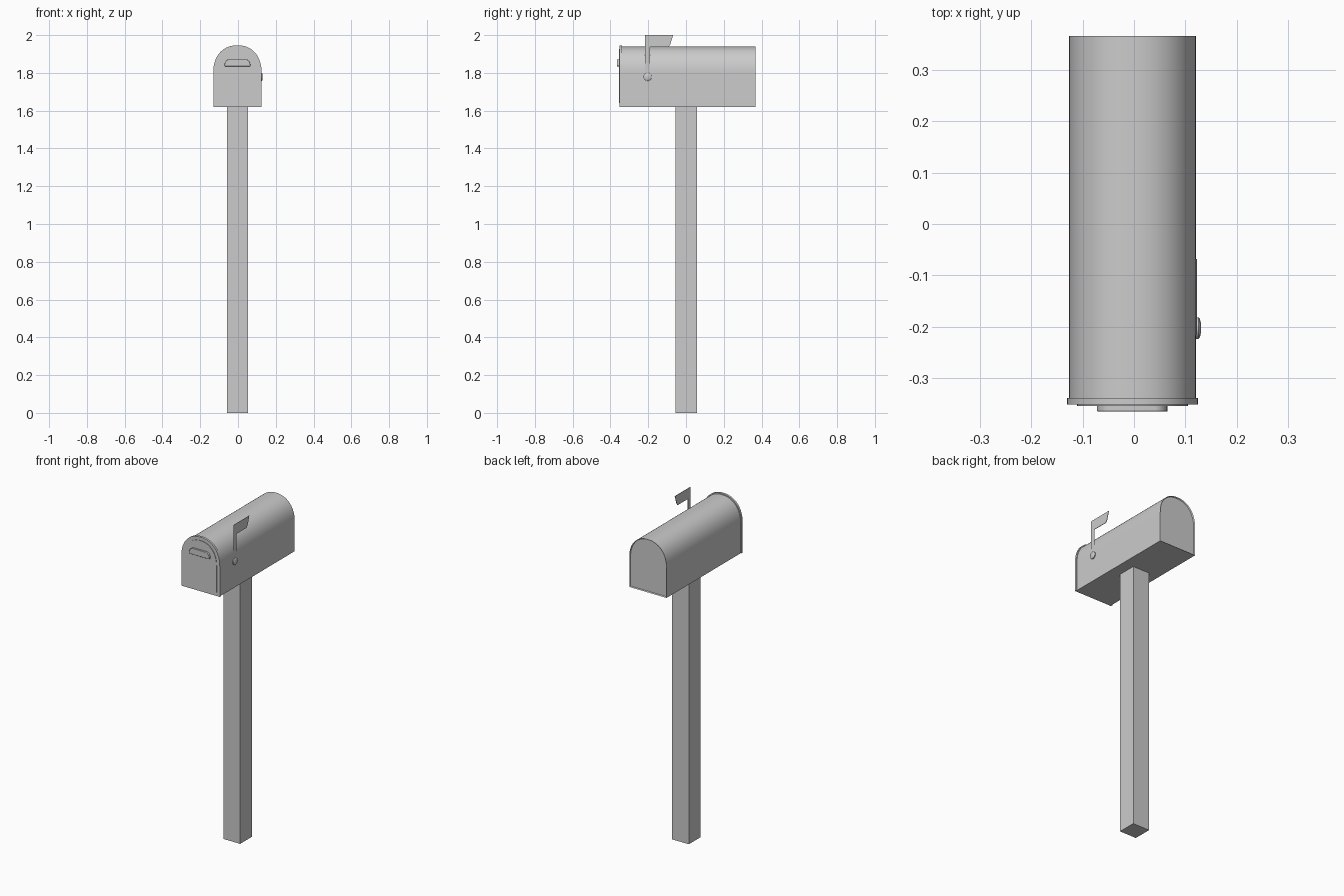
import bpy, bmesh, math
from mathutils import Matrix, Vector

if "Cube" in bpy.data.objects:
    bpy.data.objects.remove(bpy.data.objects["Cube"])

CX = -0.003   # centre line of post and box
BASE = 1.62   # underside of the box


def finish(name, bm, bevel=0.0):
    bmesh.ops.recalc_face_normals(bm, faces=bm.faces)
    mesh = bpy.data.meshes.new(name)
    bm.to_mesh(mesh)
    bm.free()
    ob = bpy.data.objects.new(name, mesh)
    bpy.context.collection.objects.link(ob)
    if bevel:
        mod = ob.modifiers.new("Bevel", "BEVEL")
        mod.width, mod.segments = bevel, 2
    bpy.ops.object.select_all(action="DESELECT")
    ob.select_set(True)
    bpy.context.view_layer.objects.active = ob
    bpy.ops.object.shade_smooth_by_angle(angle=math.radians(30))
    return ob


def prism(pts, axis, a, b):
    """Extrude a 2D outline along 'x' (points are y,z) or 'y' (points are x,z)."""
    bm = bmesh.new()
    place = (lambda p, d: (d, p[0], p[1])) if axis == "x" else (lambda p, d: (p[0], d, p[1]))
    face = bm.faces.new([bm.verts.new(place(p, a)) for p in pts])
    out = bmesh.ops.extrude_face_region(bm, geom=[face])
    step = Vector((b - a, 0, 0) if axis == "x" else (0, b - a, 0))
    bmesh.ops.translate(bm, verts=[v for v in out["geom"] if isinstance(v, bmesh.types.BMVert)], vec=step)
    return bm


def arch(half, bottom, top, rise, n=40, power=2.2):
    """Straight sides with a slightly squared round top."""
    pts = [(CX - half, bottom), (CX + half, bottom)]
    for i in range(n + 1):
        t = math.pi * i / n
        c, s = math.cos(t), max(math.sin(t), 0.0)
        pts.append((CX + half * math.copysign(abs(c) ** (2 / power), c),
                    top - rise + rise * s ** (2 / power)))
    return pts


# Post
bm = bmesh.new()
bmesh.ops.create_cube(bm, size=1, matrix=Matrix.Translation((CX, 0.001, BASE / 2))
                      @ Matrix.Diagonal((0.112, 0.112, BASE, 1)))
finish("post", bm)

# Box body with a shallow recessed back
bm = prism(arch(0.124, BASE, 1.939, 0.14), "y", -0.34, 0.367)
bmesh.ops.recalc_face_normals(bm, faces=bm.faces)
back = max(bm.faces, key=lambda f: f.calc_center_median().y)
bmesh.ops.inset_region(bm, faces=[back], thickness=0.004, use_even_offset=True)
bmesh.ops.translate(bm, verts=back.verts[:], vec=(0, -0.007, 0))
finish("box_body", bm)

# Door: outer lip and slightly raised panel
finish("door_lip", prism(arch(0.128, BASE, 1.946, 0.145), "y", -0.352, -0.339))
finish("door_panel", prism(arch(0.108, BASE + 0.02, 1.926, 0.126), "y", -0.355, -0.350))

# Door handle: flat bottom, rounded upper corners
handle = [(-0.067, 1.835), (0.067, 1.835), (0.069, 1.840), (0.067, 1.851), (0.061, 1.863),
          (0.052, 1.870), (0.044, 1.872)]
outline = handle + [(-x, z) for x, z in reversed(handle[2:])]
finish("door_handle", prism([(CX + x, z) for x, z in outline], "y", -0.366, -0.352), bevel=0.0015)

# Signal flag with its arm
flag = [(-0.217, 1.779), (-0.190, 1.779), (-0.190, 1.937), (-0.092, 1.937),
        (-0.083, 1.952), (-0.068, 2.0), (-0.217, 2.0)]
finish("signal_flag", prism(flag, "x", 0.1205, 0.123))

# Flag pivot: short round knob with a domed face
rings = [(0.119, 0.021), (0.126, 0.021), (0.1285, 0.018), (0.130, 0.012), (0.131, 0.005)]
bm = bmesh.new()
loops = [[bm.verts.new((x, -0.203 + r * math.cos(2 * math.pi * i / 32),
                        1.779 + r * math.sin(2 * math.pi * i / 32))) for i in range(32)]
         for x, r in rings]
for lo, hi in zip(loops, loops[1:]):
    for i in range(32):
        j = (i + 1) % 32
        bm.faces.new((lo[i], lo[j], hi[j], hi[i]))
bm.faces.new(loops[0])
bm.faces.new(loops[-1])
finish("flag_pivot", bm)
